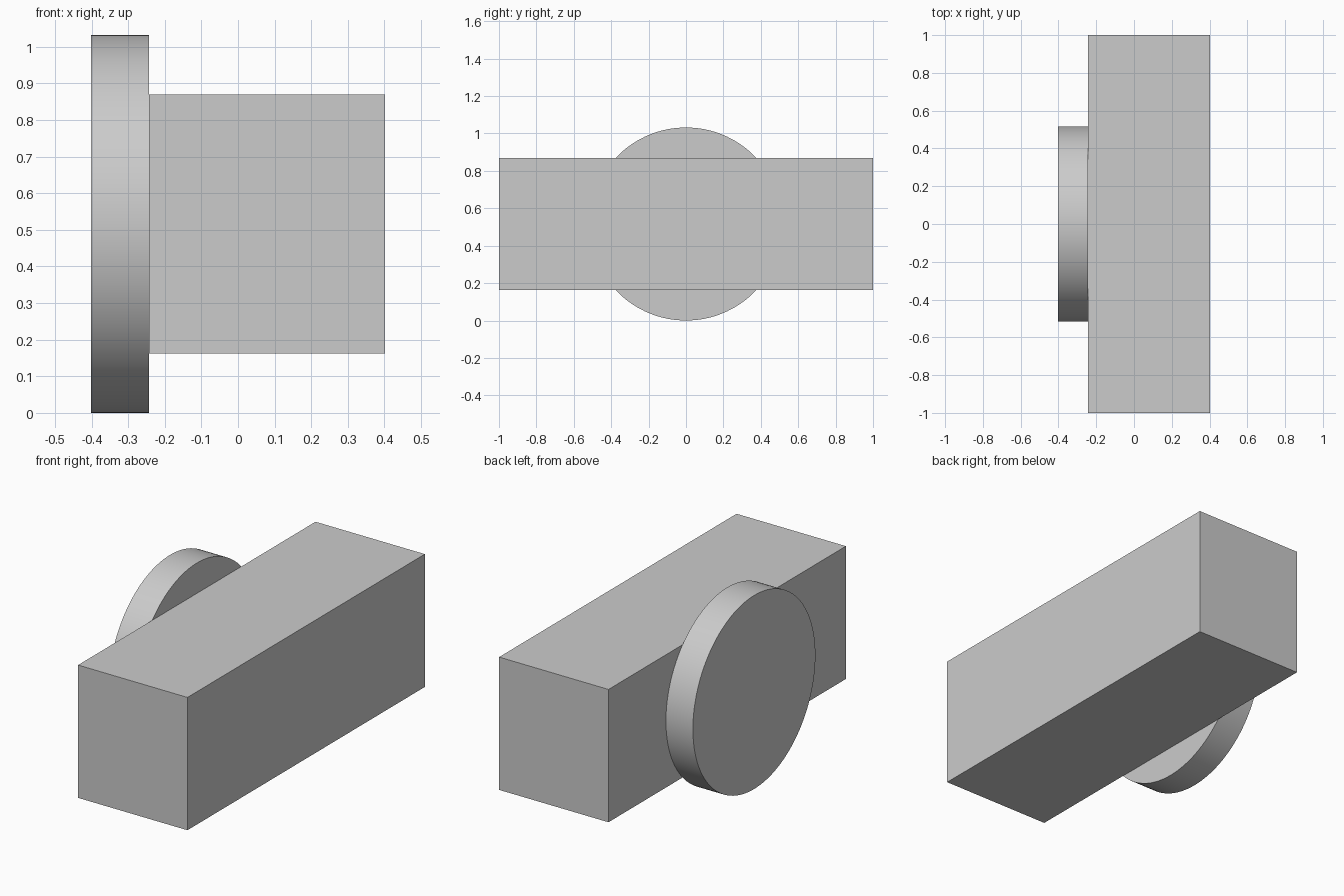
import bpy
import math

default = bpy.data.objects.get("Cube")
if default:
    bpy.data.objects.remove(default, do_unlink=True)

# Single grey finish
grey = bpy.data.materials.new("light_grey")
grey.use_nodes = True
colour = (0.6, 0.6, 0.6, 1.0)
grey.diffuse_color = colour
grey.node_tree.nodes["Principled BSDF"].inputs["Base Color"].default_value = colour

SIDE = 0.402          # half of the overall width
JOINT = -0.243        # plane where disc meets block
RADIUS = 0.516
AXIS_Z = RADIUS       # disc rests on the ground


def finish(name):
    obj = bpy.context.object
    obj.name = obj.data.name = name
    obj.data.materials.append(grey)
    return obj


# Long rectangular block
bpy.ops.mesh.primitive_cube_add(size=1, location=((SIDE + JOINT) / 2, 0, AXIS_Z))
block = finish("main_block")
block.scale = (SIDE - JOINT, 2.0, 0.708)
bpy.ops.object.transform_apply(location=False, rotation=False, scale=True)

# Round disc on the right side of the block
bpy.ops.mesh.primitive_cylinder_add(
    vertices=128, radius=RADIUS, depth=SIDE + JOINT,
    location=((JOINT - SIDE) / 2, 0, AXIS_Z), rotation=(0, math.pi / 2, 0))
finish("side_disc")
bpy.ops.object.transform_apply(location=False, rotation=True, scale=False)
bpy.ops.object.shade_smooth_by_angle(angle=math.radians(30))
